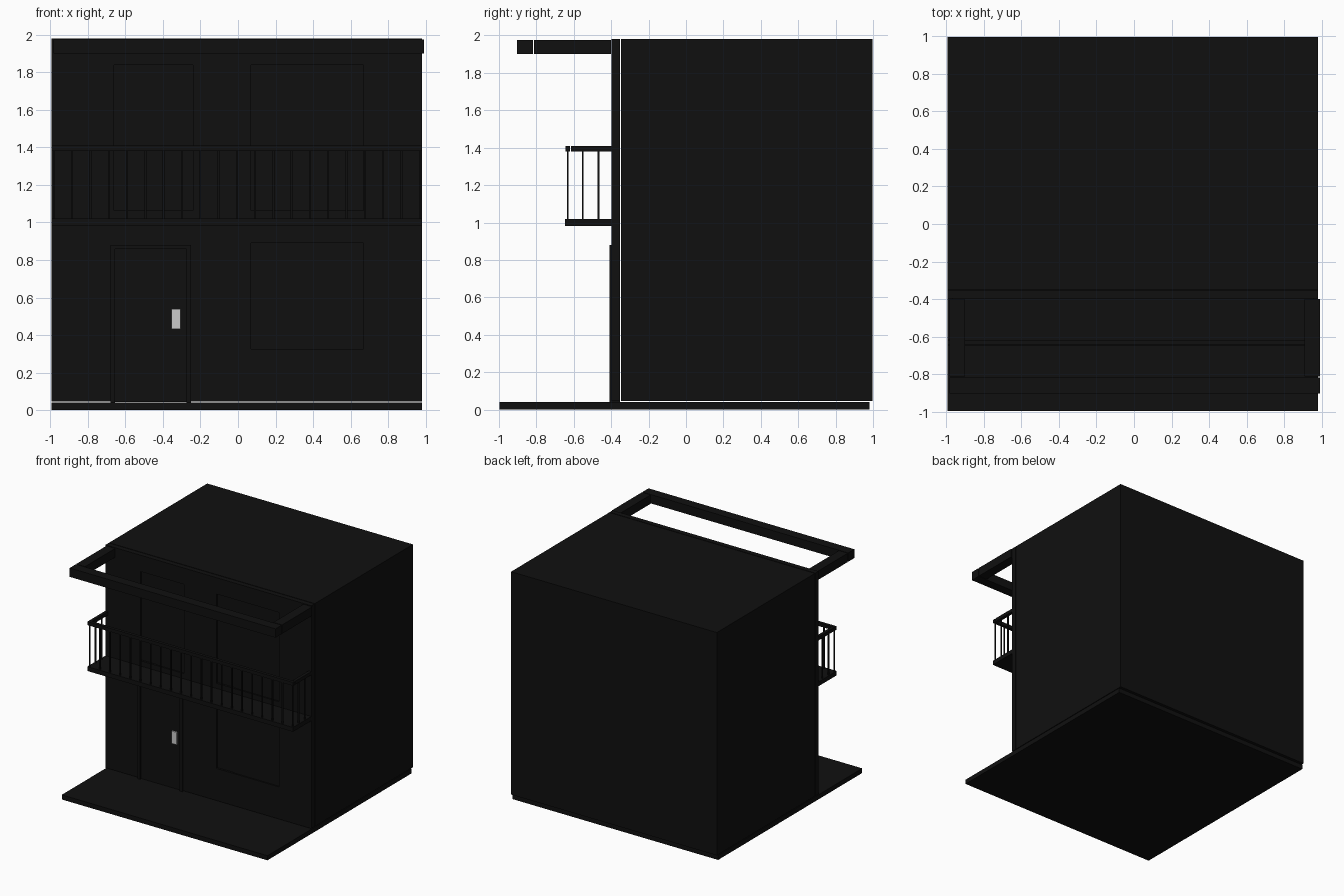
import bpy

if "Cube" in bpy.data.objects:
    bpy.data.objects.remove(bpy.data.objects["Cube"])

L, R = -0.995, 0.982          # side limits of the house


def material(name, v):
    m = bpy.data.materials.new(name)
    m.diffuse_color = (v, v, v, 1)
    m.use_nodes = True
    m.node_tree.nodes["Principled BSDF"].inputs["Base Color"].default_value = m.diffuse_color
    return m


BLACK = material("black", 0.005)
LIGHT = material("light_grey", 0.6)


def box(name, x0, x1, y0, y1, z0, z1, mat=BLACK):
    bpy.ops.mesh.primitive_cube_add(
        size=1, location=((x0 + x1) / 2, (y0 + y1) / 2, (z0 + z1) / 2))
    o = bpy.context.object
    o.name = name
    o.scale = (x1 - x0, y1 - y0, z1 - z0)
    bpy.ops.object.transform_apply(location=False, rotation=False, scale=True)
    o.data.materials.append(mat)
    return o


def u_frame(name, x0, x1, y0, y1, z0, z1, w, gap):
    """Front bar with two side bars running back to the wall."""
    box(name + "_front", x0, x1, y0, y0 + w, z0, z1)
    box(name + "_left", x0, x0 + w, y0 + w + gap, y1, z0, z1)
    box(name + "_right", x1 - w, x1, y0 + w + gap, y1, z0, z1)


# ground slab and main volume
box("ground_slab", L, R, -0.998, 0.98, 0, 0.04)
box("house_body", L, R, -0.348, 0.998, 0.046, 1.982)

# front wall with window and door openings
wall = box("front_wall", L, R, -0.397, -0.354, 0.046, 1.982)
windows = {
    "lower_window": (0.07, 0.67, 0.325, 0.89, 0.236),
    "upper_right_window": (0.07, 0.67, 1.065, 1.84, 0.236),
    "upper_left_window": (-0.66, -0.24, 1.065, 1.84, -0.51),
}
openings = [w[:4] for w in windows.values()] + [(-0.655, -0.275, 0.02, 0.86)]
for x0, x1, z0, z1 in openings:
    cutter = box("opening_cutter", x0, x1, -0.5, -0.3, z0, z1)
    cutter.hide_render = True
    cutter.hide_viewport = True
    cutter.display_type = 'WIRE'
    mod = wall.modifiers.new("opening", 'BOOLEAN')
    mod.object = cutter
    mod.operation = 'DIFFERENCE'
    mod.solver = 'EXACT'

# window panes, split into a narrow and a wide sash
for name, (x0, x1, z0, z1, split) in windows.items():
    box(name + "_narrow_pane", x0, split, -0.38, -0.36, z0, z1)
    box(name + "_wide_pane", split, x1, -0.386, -0.366, z0, z1)

# door with surround and handle plate
box("door_leaf", -0.655, -0.275, -0.394, -0.36, 0.042, 0.86)
box("door_frame_left", -0.68, -0.655, -0.408, -0.354, 0.04, 0.88)
box("door_frame_right", -0.275, -0.25, -0.408, -0.354, 0.04, 0.88)
box("door_frame_top", -0.655, -0.275, -0.408, -0.354, 0.86, 0.88)
box("door_handle", -0.355, -0.306, -0.406, -0.394, 0.432, 0.54, LIGHT)

# balcony floor and handrail
box("balcony_floor", L, R, -0.647, -0.354, 0.982, 1.02)
u_frame("handrail", L, R, -0.645, -0.397, 1.38, 1.41, 0.026, 0.004)

# balusters along the front and both sides
T = 0.005
xl, xr, n = L + 0.013, R - 0.013, 20
spots = [(xl + (xr - xl) * i / n, -0.632) for i in range(n + 1)]
spots += [(x, y) for x in (xl, xr) for y in (-0.552, -0.467)]
for x, y in spots:
    box("baluster", x - T, x + T, y - T, y + T, 1.02, 1.38)

# open canopy frame at roof level
u_frame("canopy", -0.985, 0.993, -0.903, -0.4, 1.9, 1.977, 0.084, 0.006)
